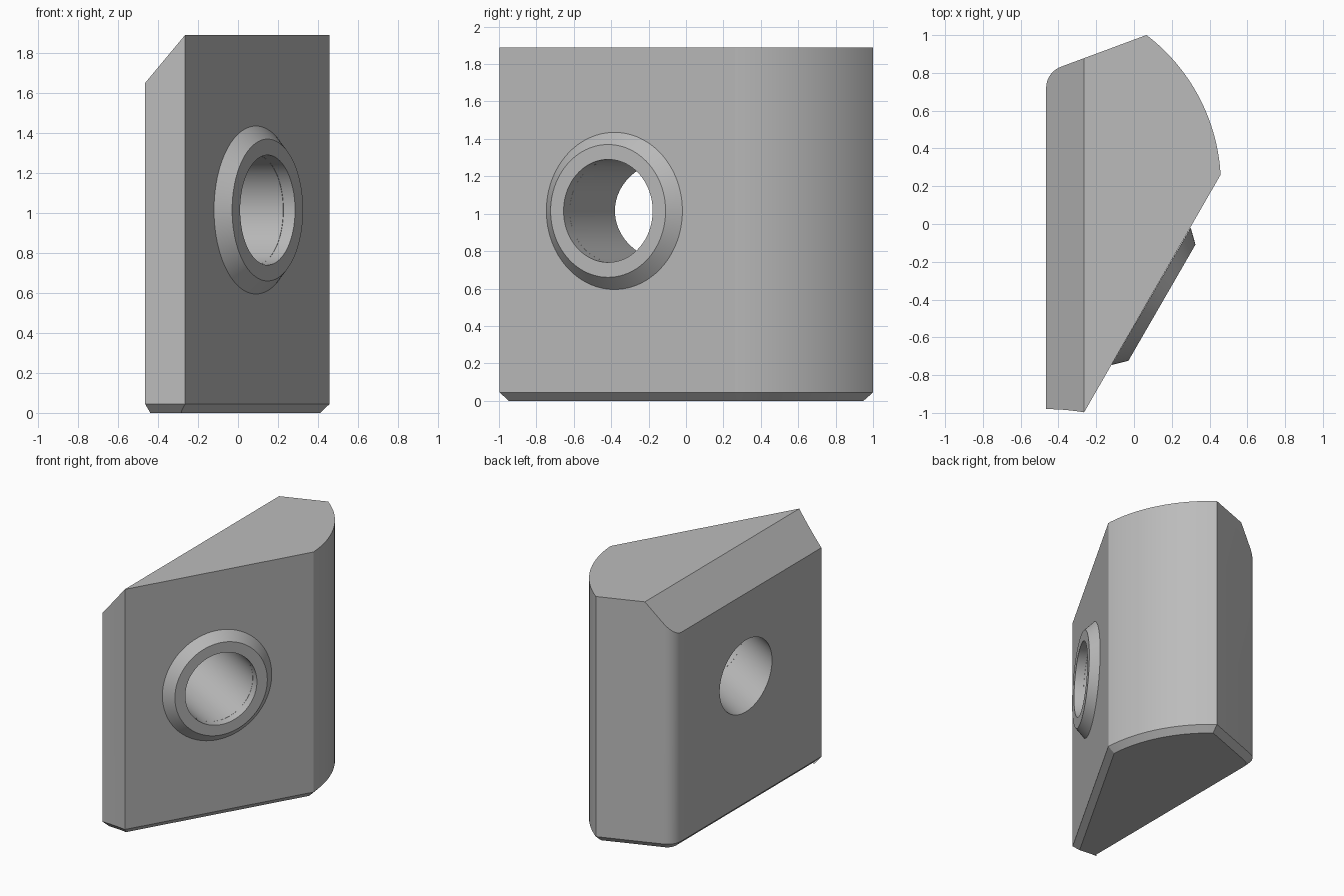
import bpy, bmesh, math
from mathutils import Vector, Matrix

cube = bpy.data.objects.get("Cube")
if cube:
    bpy.data.objects.remove(cube, do_unlink=True)

HEIGHT, CHAMFER, SEGMENTS = 1.89, 0.045, 96
BOSS_CENTRE = Vector((0.09, -0.383, 1.015))
BOSS_AXIS = Vector((math.cos(math.radians(30)), -math.sin(math.radians(30)), 0))
HOLE_RADIUS = 0.275

grey = bpy.data.materials.new("plain grey")
grey.use_nodes = True
grey.diffuse_color = (0.5, 0.5, 0.5, 1)
grey.node_tree.nodes["Principled BSDF"].inputs["Base Color"].default_value = (0.5, 0.5, 0.5, 1)


def arc(cx, cy, radius, start, end, steps):
    angles = [math.radians(start + (end - start) * i / steps) for i in range(steps + 1)]
    return [(cx + radius * math.cos(a), cy + radius * math.sin(a)) for a in angles]


def make_object(name, bm):
    bmesh.ops.recalc_face_normals(bm, faces=bm.faces)
    mesh = bpy.data.meshes.new(name)
    bm.to_mesh(mesh)
    bm.free()
    mesh.materials.append(grey)
    obj = bpy.data.objects.new(name, mesh)
    bpy.context.collection.objects.link(obj)
    return obj


def lathe(name, profile, closed):
    """Revolve (radius, height) points about the boss axis."""
    bm = bmesh.new()
    rings = []
    for radius, height in profile:
        points = arc(0, 0, radius, 0, 360, SEGMENTS)[:-1]
        rings.append([bm.verts.new((x, y, height)) for x, y in points])
    for low, high in zip(rings, rings[1:]):
        for i in range(SEGMENTS):
            j = (i + 1) % SEGMENTS
            bm.faces.new((low[i], low[j], high[j], high[i]))
    if closed:
        bm.faces.new(rings[0])
        bm.faces.new(rings[-1])
    turn = BOSS_AXIS.to_track_quat("Z", "Y").to_matrix().to_4x4()
    bm.transform(Matrix.Translation(BOSS_CENTRE) @ turn)
    return make_object(name, bm)


# Block: plan outline with hollow front edge, bulging back and rounded corner
outline = (arc(-0.465, -2.16, 1.18, 90, 80.2, 8)
           + arc(-0.54, 0.205, 1.0, 3.2, 52.7, 32)
           + arc(-0.345, 0.72, 0.12, 110, 180, 12))
bm = bmesh.new()
base = bm.faces.new([bm.verts.new((x, y, CHAMFER)) for x, y in outline])
extruded = bmesh.ops.extrude_face_region(bm, geom=[base], use_keep_orig=True)
top_verts = [v for v in extruded["geom"] if isinstance(v, bmesh.types.BMVert)]
bmesh.ops.translate(bm, verts=top_verts, vec=(0, 0, HEIGHT - CHAMFER))
bmesh.ops.recalc_face_normals(bm, faces=bm.faces)

# Bevelled foot
bottom = min(bm.faces, key=lambda f: f.calc_center_median().z)
bmesh.ops.inset_region(bm, faces=[bottom], thickness=CHAMFER, depth=CHAMFER,
                       use_even_offset=True)

# Sloping cut along the upper side edge
cut = bmesh.ops.bisect_plane(bm, geom=bm.verts[:] + bm.edges[:] + bm.faces[:],
                             plane_co=(-0.265, 0, HEIGHT), plane_no=(-0.24, 0, 0.2),
                             clear_outer=True)
rim = [e for e in cut["geom_cut"] if isinstance(e, bmesh.types.BMEdge)]
bmesh.ops.holes_fill(bm, edges=rim, sides=0)
block = make_object("block", bm)

# Through hole, square to the slanted face
cutter = lathe("hole_cutter", [(HOLE_RADIUS, -2), (HOLE_RADIUS, 1)], True)
cutter.hide_render = True
cutter.hide_viewport = False
hole = block.modifiers.new("hole", "BOOLEAN")
hole.operation = "DIFFERENCE"
hole.solver = "EXACT"
hole.object = cutter
bpy.context.view_layer.update()
evaluated = block.evaluated_get(bpy.context.evaluated_depsgraph_get())
drilled = bpy.data.meshes.new_from_object(evaluated)
block.modifiers.clear()
block.data = drilled
bpy.data.objects.remove(cutter, do_unlink=True)

# Tapered collar around the hole
collar = lathe("collar", [(0.42, 0), (0.355, 0.067), (HOLE_RADIUS, 0.067),
                          (HOLE_RADIUS, 0)], False)

# Make sure the open collar faces outwards
bm = bmesh.new()
bm.from_mesh(collar.data)
rim_face = max(bm.faces, key=lambda f: f.calc_center_median().dot(BOSS_AXIS))
if max((f.normal.dot(BOSS_AXIS) for f in bm.faces), key=abs) < 0:
    bmesh.ops.reverse_faces(bm, faces=bm.faces)
bm.to_mesh(collar.data)
bm.free()

# Smooth curved walls, keep edges crisp
bpy.ops.object.select_all(action="DESELECT")
for obj in (block, collar):
    obj.select_set(True)
bpy.context.view_layer.objects.active = block
bpy.ops.object.shade_smooth_by_angle(angle=math.radians(20))
